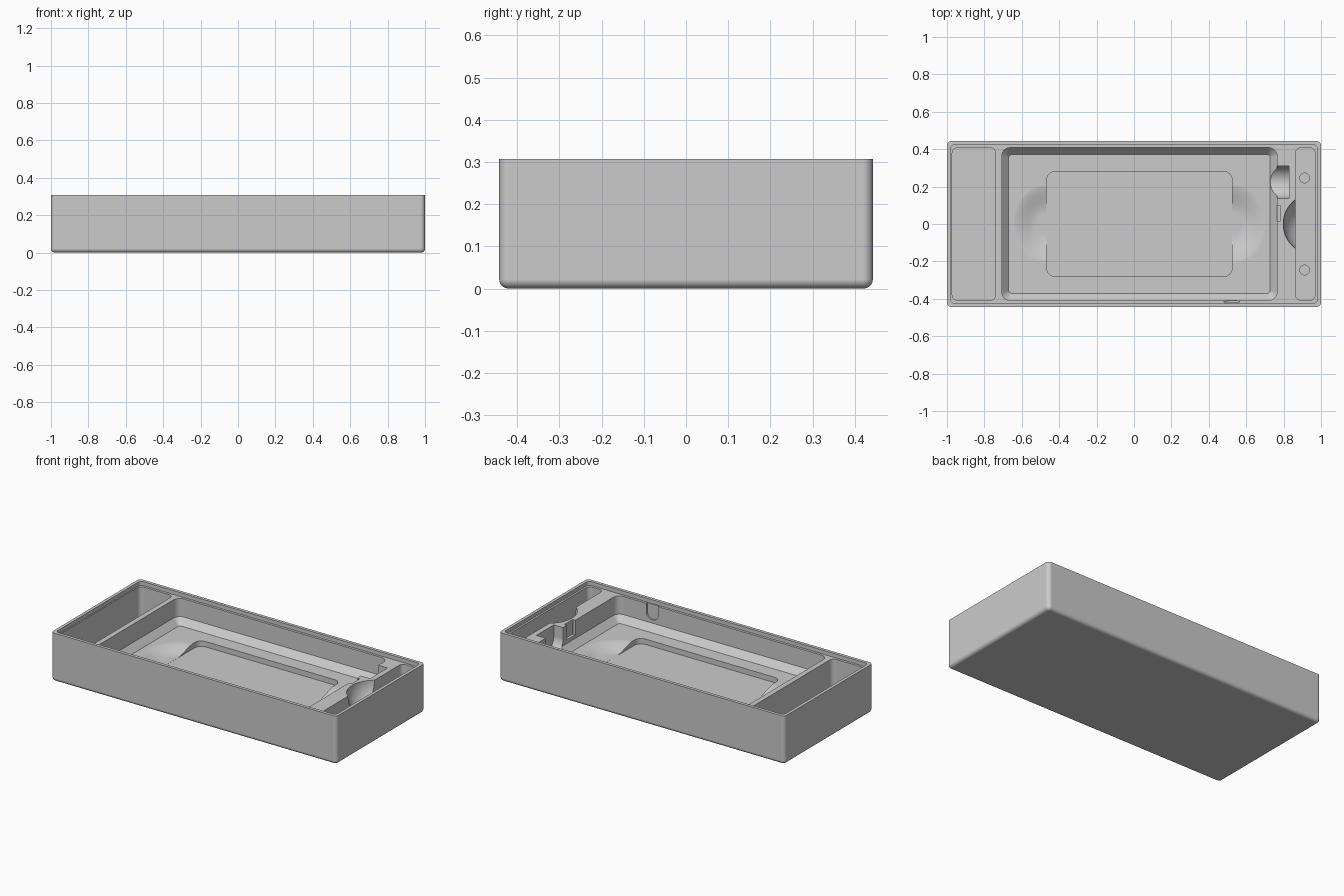
import bpy, bmesh
from math import pi, sin, cos
from mathutils import Matrix

if "Cube" in bpy.data.objects:
    bpy.data.objects.remove(bpy.data.objects["Cube"])

HEIGHT = 0.307   # rim
DECK = 0.282     # recessed deck
FLOOR = 0.126    # main pocket
INNER = 0.092    # shallow pocket inside the main pocket
BOTTOM = 0.034   # end compartments
ABOVE = 0.4      # top of all cutters

plastic = bpy.data.materials.new("plain_grey")
plastic.use_nodes = True
grey = (0.6, 0.6, 0.6, 1)
plastic.diffuse_color = grey
plastic.node_tree.nodes["Principled BSDF"].inputs["Base Color"].default_value = grey


def make_object(name, bm):
    bmesh.ops.recalc_face_normals(bm, faces=bm.faces)
    mesh = bpy.data.meshes.new(name)
    bm.to_mesh(mesh)
    bm.free()
    obj = bpy.data.objects.new(name, mesh)
    bpy.context.collection.objects.link(obj)
    return obj


def skin(name, rings):
    """Closed solid through a stack of point rings."""
    bm = bmesh.new()
    loops = [[bm.verts.new(p) for p in ring] for ring in rings]
    n = len(loops[0])
    for low, high in zip(loops, loops[1:]):
        for i in range(n):
            j = (i + 1) % n
            bm.faces.new((low[i], low[j], high[j], high[i]))
    bm.faces.new(loops[0])
    bm.faces.new(loops[-1])
    return make_object(name, bm)


def rounded_rect(x0, x1, y0, y1, r, steps=8):
    """Outline of a rectangle with rounded corners, anticlockwise."""
    corners = [(x1 - r, y1 - r), (x0 + r, y1 - r), (x0 + r, y0 + r), (x1 - r, y0 + r)]
    return [(cx + r * cos(a), cy + r * sin(a))
            for i, (cx, cy) in enumerate(corners)
            for a in [(i + k / steps) * pi / 2 for k in range(steps + 1)]]


def loft(name, bounds, sections):
    """Stack rounded rectangles; each section is (z, inset, corner radius)."""
    x0, x1, y0, y1 = bounds
    return skin(name, [[(x, y, z) for x, y in rounded_rect(x0 + d, x1 - d, y0 + d, y1 - d, r)]
                       for z, d, r in sections])


def pocket(name, bounds, floor, radius):
    return loft(name, bounds, [(floor, 0, radius), (ABOVE, 0, radius)])


def u_channel(name, axis, start, end, centre, bottom, radius):
    """Round-bottomed channel running along x or y and open at the top."""
    profile = [(radius, ABOVE), (-radius, ABOVE)]
    profile += [(-radius * cos(k * pi / 24), bottom + radius - radius * sin(k * pi / 24))
                for k in range(25)]
    return skin(name, [[(s, centre + u, z) if axis == "x" else (centre + u, s, z)
                        for u, z in profile] for s in (start, end)])


def dish(name, x, rx, ry, low, high, core=0.25, steps=14, sides=48):
    """Shallow oval bowl with a flat core that blends softly into the floor."""
    levels = [(core + (1 - core) * k / steps, low + (high - low) * (1 - cos(pi * k / steps)) / 2)
              for k in range(steps + 1)] + [(1, ABOVE)]
    return skin(name, [[(x + rx * r * cos(a), ry * r * sin(a), z)
                        for a in [2 * pi * i / sides for i in range(sides)]]
                       for r, z in levels])


def clipped_ball(name, centre, radius, clip_x):
    """Sphere cut off flat beyond clip_x."""
    bm = bmesh.new()
    bmesh.ops.create_uvsphere(bm, u_segments=64, v_segments=48, radius=radius,
                              matrix=Matrix.Translation(centre))
    bmesh.ops.bisect_plane(bm, geom=bm.verts[:] + bm.edges[:] + bm.faces[:],
                           plane_co=(clip_x, 0, 0), plane_no=(1, 0, 0), clear_outer=True)
    bmesh.ops.holes_fill(bm, edges=[e for e in bm.edges if e.is_boundary])
    return make_object(name, bm)


def carve(target, cutter):
    mod = target.modifiers.new("carve", "BOOLEAN")
    mod.operation = "DIFFERENCE"
    mod.solver = "EXACT"
    mod.object = cutter
    bpy.context.view_layer.objects.active = target
    bpy.ops.object.modifier_apply(modifier=mod.name)
    bpy.data.objects.remove(cutter)


# Outer block with a rounded bottom edge
fillet = 0.022
angles = [k * pi / 16 for k in range(9)]
base = [(fillet * (1 - cos(a)), fillet * (1 - sin(a)), 0.002 + fillet * sin(a)) for a in angles]
tray = loft("case_tray", (-1, 1, -0.443, 0.443), base + [(HEIGHT, 0, 0.024)])

# Recessed deck inside the rim
carve(tray, pocket("deck_recess", (-0.98, 0.98, -0.423, 0.423), DECK, 0.02))

# Main pocket with sloped lower edge, and the shallow pocket in its floor
carve(tray, loft("main_pocket", (-0.707, 0.765, -0.408, 0.408),
                 [(FLOOR, 0.037, 0.016), (0.167, 0, 0.045), (ABOVE, 0, 0.045)]))
carve(tray, pocket("inner_pocket", (-0.467, 0.525, -0.28, 0.28), INNER, 0.045))

# End compartments
carve(tray, pocket("wide_compartment", (-0.972, -0.74, -0.408, 0.408), BOTTOM, 0.03))
carve(tray, pocket("narrow_compartment", (0.864, 0.968, -0.408, 0.408), BOTTOM, 0.03))

# Soft finger dishes at both ends of the inner pocket
for x in (-0.467, 0.525):
    carve(tray, dish("finger_dish", x, 0.19, 0.225, INNER + 0.0005, FLOOR + 0.0005))

# Rounded thumb scoop into the narrow compartment
carve(tray, clipped_ball("thumb_scoop", (0.963, 0, DECK), 0.165, 0.95))

# Connector trough, side slot and wall notch
carve(tray, u_channel("connector_trough", "x", 0.70, 0.83, 0.224, FLOOR + 0.001, 0.087))
carve(tray, pocket("side_slot", (0.74, 0.783, 0.015, 0.1), 0.19, 0.002))
carve(tray, u_channel("wall_notch", "y", -0.418, -0.38, 0.522, 0.188, 0.042))

# Round sockets in the narrow compartment
for y in (-0.246, 0.246):
    carve(tray, pocket("round_socket", (0.886, 0.938, y - 0.026, y + 0.026),
                       BOTTOM - 0.018, 0.0259))

# One plastic, smooth fillets and flat faces
tray.data.materials.clear()
tray.data.materials.append(plastic)
for face in tray.data.polygons:
    face.material_index = 0
bpy.ops.object.select_all(action="DESELECT")
tray.select_set(True)
bpy.context.view_layer.objects.active = tray
bpy.ops.object.shade_smooth_by_angle(angle=pi / 7)
flatten = tray.modifiers.new("even_normals", "WEIGHTED_NORMAL")
flatten.keep_sharp = True
